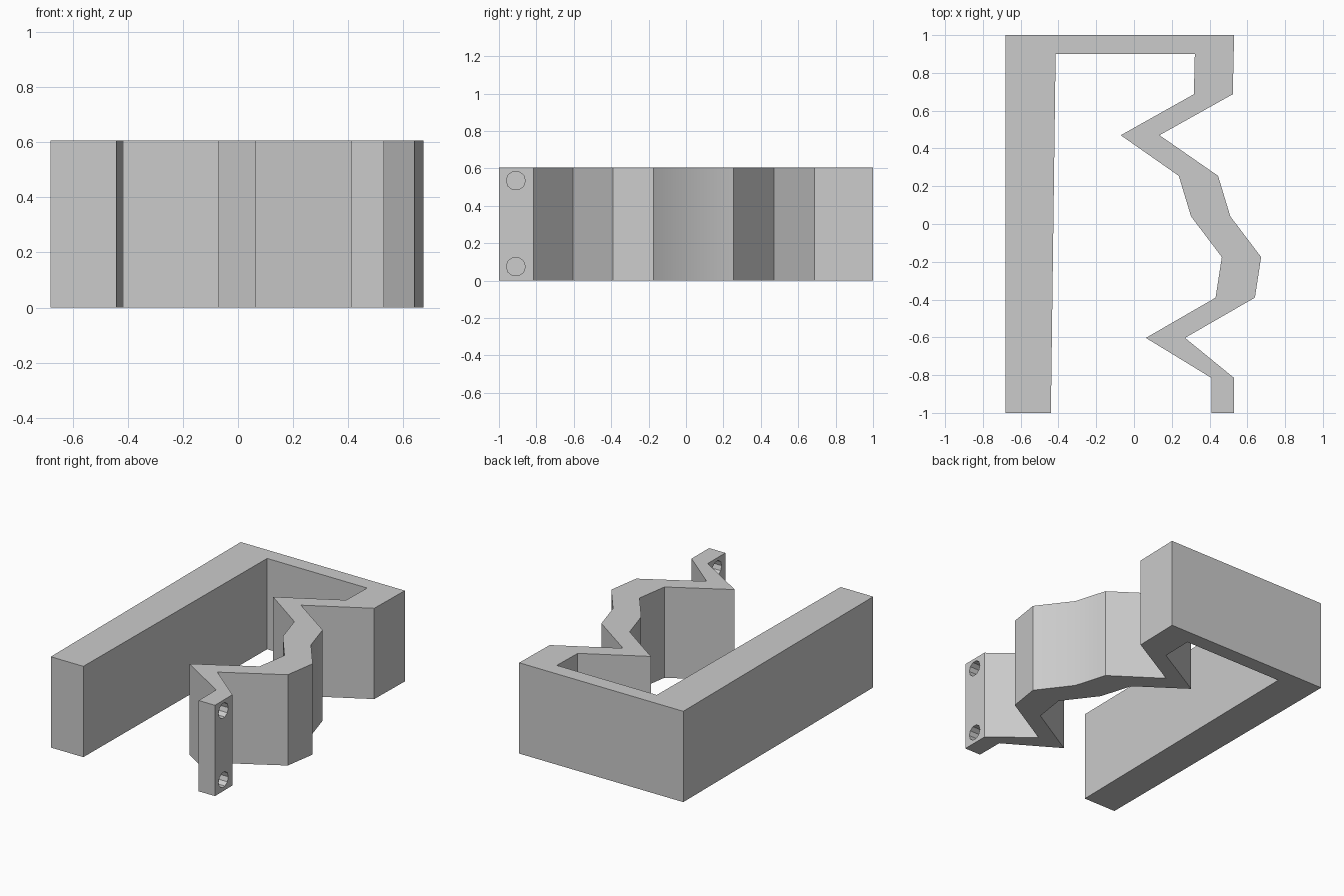
import bpy, bmesh
from math import radians

if "Cube" in bpy.data.objects:
    bpy.data.objects.remove(bpy.data.objects["Cube"], do_unlink=True)

HEIGHT = 0.605

grey = bpy.data.materials.new("plain grey")
grey.use_nodes = True
colour = (0.6, 0.6, 0.6, 1)
grey.diffuse_color = colour
grey.node_tree.nodes["Principled BSDF"].inputs["Base Color"].default_value = colour

# Plan outline: thick wall, back bar, then zigzag arm out and back
wall = [(-0.415, 0.9), (-0.44, -1), (-0.68, -1), (-0.68, 1)]
arm_outer = [(0.53, 1), (0.523, 0.687), (0.135, 0.47), (0.445, 0.255), (0.51, 0.04),
             (0.673, -0.175), (0.64, -0.39), (0.27, -0.603), (0.53, -0.815), (0.53, -1)]
arm_inner = [(0.41, -1), (0.41, -0.815), (0.063, -0.603), (0.432, -0.39), (0.465, -0.175),
             (0.302, 0.04), (0.237, 0.255), (-0.07, 0.47), (0.317, 0.687), (0.322, 0.9)]

bm = bmesh.new()
base = bm.faces.new([bm.verts.new((x, y, 0)) for x, y in wall + arm_outer + arm_inner])
top = bmesh.ops.extrude_face_region(bm, geom=[base])["geom"]
bmesh.ops.translate(bm, vec=(0, 0, HEIGHT),
                    verts=[g for g in top if isinstance(g, bmesh.types.BMVert)])
bmesh.ops.recalc_face_normals(bm, faces=bm.faces)
mesh = bpy.data.meshes.new("zigzag_bracket")
bm.to_mesh(mesh)
bm.free()
mesh.materials.append(grey)
bracket = bpy.data.objects.new("zigzag_bracket", mesh)
bpy.context.collection.objects.link(bracket)

# Two screw holes through the end tab
for z in (0.075, 0.535):
    bpy.ops.mesh.primitive_cylinder_add(vertices=10, radius=0.051, depth=0.3,
                                        location=(0.47, -0.91, z),
                                        rotation=(0, radians(90), 0))
    cutter = bpy.context.object
    cutter.name = "hole_cutter"
    cutter.hide_render = True
    cutter.data.materials.append(grey)
    cut = bracket.modifiers.new("screw hole", "BOOLEAN")
    cut.operation, cut.solver, cut.object = "DIFFERENCE", "EXACT", cutter
    bpy.ops.object.select_all(action="DESELECT")
    bracket.select_set(True)
    bpy.context.view_layer.objects.active = bracket
    bpy.ops.object.modifier_apply(modifier=cut.name)
    bpy.data.objects.remove(cutter, do_unlink=True)

# Smooth only the gentle bends of the arm
bpy.ops.object.shade_smooth_by_angle(angle=radians(30))
